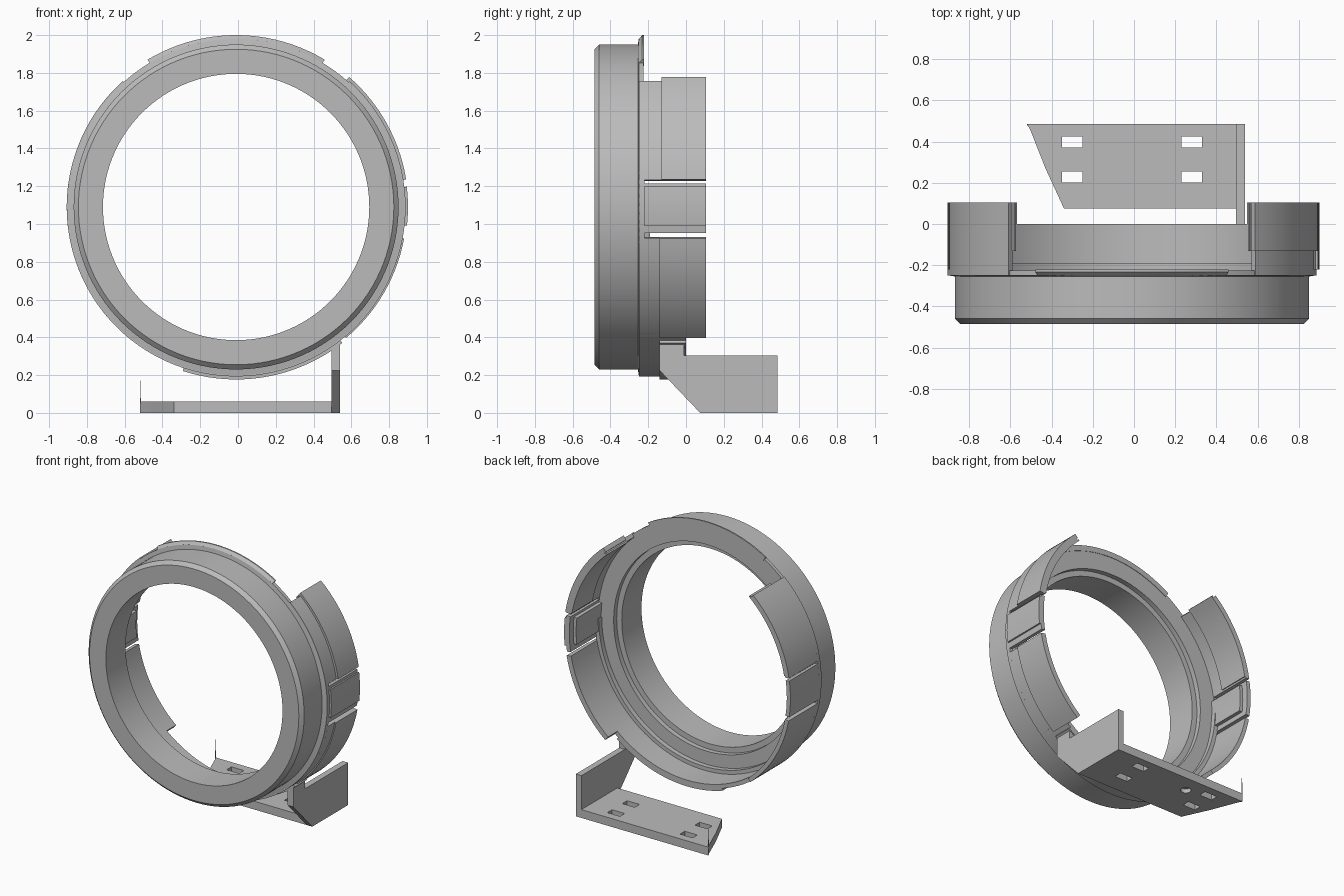
import bpy, bmesh
from math import sin, cos, radians, ceil
from mathutils import Vector

cube = bpy.data.objects.get("Cube")
if cube:
    bpy.data.objects.remove(cube, do_unlink=True)

CX, CZ = -0.01, 1.09  # ring axis
grey = bpy.data.materials.new("mid_grey")
grey.use_nodes = True
COLOUR = (0.5, 0.5, 0.5, 1)
grey.diffuse_color = COLOUR
grey.node_tree.nodes["Principled BSDF"].inputs["Base Color"].default_value = COLOUR
parts = []


def finish(name, bm):
    bmesh.ops.recalc_face_normals(bm, faces=bm.faces)
    mesh = bpy.data.meshes.new(name)
    bm.to_mesh(mesh)
    bm.free()
    mesh.materials.append(grey)
    obj = bpy.data.objects.new(name, mesh)
    bpy.context.collection.objects.link(obj)
    parts.append(obj)
    return obj


def revolve(name, profile, a0=0, a1=360):
    """Sweep a closed (radius, y) profile around the ring axis."""
    bm = bmesh.new()
    full = a1 - a0 >= 360
    n = ceil((a1 - a0) / 3)
    rings = []
    for i in range(n if full else n + 1):
        a = radians(a0 + (a1 - a0) * i / n)
        rings.append([bm.verts.new((CX + r * cos(a), y, CZ + r * sin(a))) for r, y in profile])
    k = len(profile)
    for i in range(n):
        p, q = rings[i], rings[(i + 1) % len(rings)]
        for j in range(k):
            m = (j + 1) % k
            bm.faces.new((p[j], p[m], q[m], q[j]))
    if not full:
        bm.faces.new(rings[0])
        bm.faces.new(rings[-1])
    return finish(name, bm)


def sector(name, r0, r1, y0, y1, a0, a1):
    return revolve(name, [(r0, y0), (r1, y0), (r1, y1), (r0, y1)], a0, a1)


def prism(name, outline, offset):
    """Extrude a planar outline by an offset vector."""
    bm = bmesh.new()
    face = bm.faces.new([bm.verts.new(p) for p in outline])
    new = bmesh.ops.extrude_face_region(bm, geom=[face])["geom"]
    bmesh.ops.translate(bm, vec=Vector(offset), verts=[v for v in new if isinstance(v, bmesh.types.BMVert)])
    return finish(name, bm)


# Barrel with chamfered front edge, flange and stepped bore
revolve("barrel", [(0.705, -0.485), (0.835, -0.485), (0.86, -0.46), (0.86, -0.255),
                   (0.89, -0.25), (0.89, -0.225), (0.745, -0.225), (0.745, -0.26), (0.705, -0.26)])
revolve("top_lip", [(0.87, -0.25), (0.89, -0.25), (0.91, -0.232), (0.91, -0.222), (0.87, -0.222)], 59, 121)

# Side shells, each split by two slots into an upper, a middle and a lower tab
R_IN, R_OUT, BACK = 0.868, 0.897, 0.105
for side in ("left", "right"):
    def span(a, b):
        return (a, b) if side == "left" else (180 - b, 180 - a)
    sector(side + "_shell_base", R_IN, R_OUT, -0.25, -0.22, *span(-50, 48))
    for label, a, b in (("upper", 9.2, 48), ("middle", -8.8, 8), ("lower", -50, -10.6)):
        sector(f"{side}_{label}_tab", R_IN, R_OUT, -0.222, BACK, *span(a, b))
    sector(side + "_clip_pad", 0.845, R_IN + 0.004, -0.225, 0.06, *span(-6.2, 6.8))
    sector(side + "_rear_lip", 0.86, R_IN + 0.004, -0.13, BACK, *span(10, 49))

# Raised outer bands on the left side
sector("left_upper_band", 0.88, 0.912, -0.13, BACK, 9.2, 49)
sector("left_middle_band", 0.88, 0.91, -0.222, BACK, -6.2, 6.8)
sector("left_lower_band", 0.88, 0.905, -0.14, BACK, -50, -10.6)

# Shorter shell along the bottom with its raised band
sector("bottom_shell", R_IN, R_OUT, -0.25, 0, 228, 312)
sector("bottom_band", 0.88, 0.913, -0.14, 0, 252, 308)
sector("bottom_inner_step", 0.84, R_IN + 0.004, -0.23, -0.19, 180, 360)

# Base plate with a slanted end
plate = prism("base_plate", [(0.54, 0.075, 0), (0.54, 0.485, 0), (-0.52, 0.485, 0), (-0.505, 0.46, 0),
                             (-0.43, 0.27, 0), (-0.34, 0.075, 0)], (0, 0, 0.06))


def cut(target, cutter):
    mod = target.modifiers.new("cut", "BOOLEAN")
    mod.operation = "DIFFERENCE"
    mod.solver = "EXACT"
    mod.object = cutter
    graph = bpy.context.evaluated_depsgraph_get()
    mesh = bpy.data.meshes.new_from_object(target.evaluated_get(graph))
    target.modifiers.clear()
    target.data = mesh
    parts.remove(cutter)
    bpy.data.objects.remove(cutter, do_unlink=True)


# Four mounting slots and a blind hole underneath
for x in (-0.3, 0.28):
    for y in (0.228, 0.398):
        w, d = 0.05, 0.027
        cut(plate, prism("slot_cutter", [(x - w, y - d, -0.1), (x + w, y - d, -0.1),
                                         (x + w, y + d, -0.1), (x - w, y + d, -0.1)], (0, 0, 0.3)))
circle = [radians(i * 15) for i in range(24)]
cut(plate, prism("hole_cutter", [(-0.14 + 0.035 * cos(a), 0.36 + 0.035 * sin(a), -0.05) for a in circle],
                 (0, 0, 0.08)))

# Upright wall joining the plate to the ring
prism("bracket_wall", [(0.495, y, z) for y, z in (
    (0.075, 0), (0.485, 0), (0.485, 0.305), (-0.01, 0.305), (-0.01, 0.37), (-0.14, 0.37), (-0.14, 0.225))],
    (0.045, 0, 0))

# Thin spike on the plate corner
prism("corner_spike", [(-0.52, 0.483, 0.05), (-0.514, 0.483, 0.05), (-0.518, 0.483, 0.19)], (0, -0.004, 0))

# Smooth curved faces, keep edges sharp
bpy.ops.object.select_all(action="DESELECT")
for obj in parts:
    obj.select_set(True)
bpy.context.view_layer.objects.active = parts[0]
bpy.ops.object.shade_smooth_by_angle(angle=radians(25))
